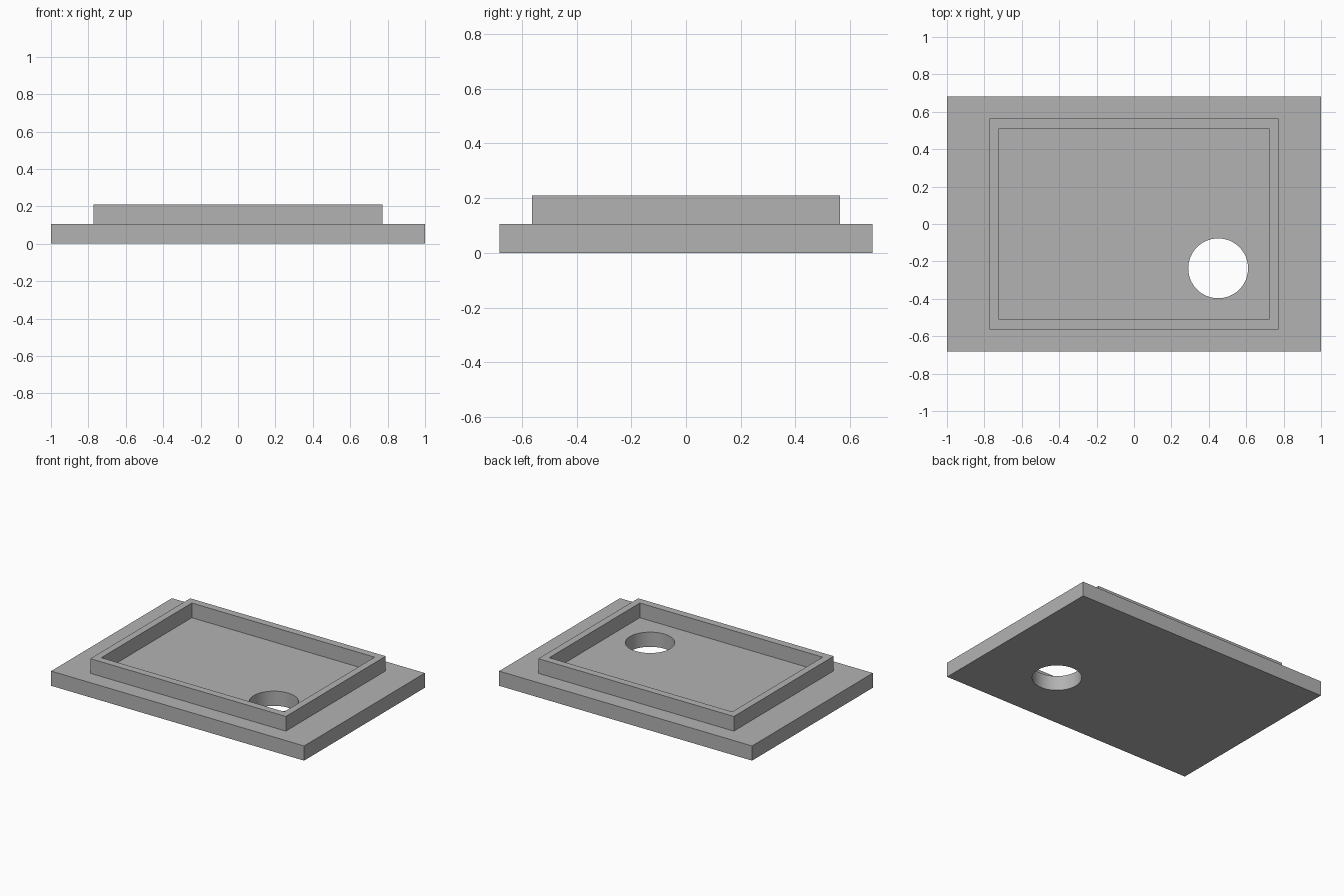
import bpy
import bmesh
import math

BASE_H, TOTAL_H = 0.105, 0.21

cube = bpy.data.objects.get("Cube")
if cube:
    bpy.data.objects.remove(cube, do_unlink=True)

grey = bpy.data.materials.new("plain grey")
grey.use_nodes = True
grey.diffuse_color = (0.45, 0.45, 0.45, 1)
grey.node_tree.nodes["Principled BSDF"].inputs["Base Color"].default_value = grey.diffuse_color


def add_object(name, bm):
    bmesh.ops.recalc_face_normals(bm, faces=bm.faces)
    mesh = bpy.data.meshes.new(name)
    bm.to_mesh(mesh)
    bm.free()
    mesh.materials.append(grey)
    obj = bpy.data.objects.new(name, mesh)
    bpy.context.collection.objects.link(obj)
    return obj


def rectangle(bm, hx, hy, z):
    corners = ((-hx, -hy), (hx, -hy), (hx, hy), (-hx, hy))
    return [bm.verts.new((x, y, z)) for x, y in corners]


# Base plate
bm = bmesh.new()
face = bm.faces.new(rectangle(bm, 1.0, 0.682, 0))
ext = bmesh.ops.extrude_face_region(bm, geom=[face], use_keep_orig=True)
top = [g for g in ext["geom"] if isinstance(g, bmesh.types.BMVert)]
bmesh.ops.translate(bm, verts=top, vec=(0, 0, BASE_H))
base = add_object("base_plate", bm)

# Round hole through the plate
bpy.ops.mesh.primitive_cylinder_add(vertices=64, radius=0.16, depth=1, location=(0.45, -0.237, 0))
cutter = bpy.context.object
cutter.name = "hole_cutter"
cutter.hide_render = True
cutter.data.materials.append(grey)
cut = base.modifiers.new("hole", "BOOLEAN")
cut.operation = "DIFFERENCE"
cut.solver = "EXACT"
cut.object = cutter
bpy.ops.object.select_all(action="DESELECT")
base.select_set(True)
bpy.context.view_layer.objects.active = base
bpy.ops.object.modifier_apply(modifier=cut.name)
bpy.data.objects.remove(cutter, do_unlink=True)
bpy.ops.object.shade_smooth_by_angle(angle=math.radians(30))

# Raised rectangular rim: four loops joined into a closed frame
bm = bmesh.new()
outer, inner = (0.773, 0.564), (0.723, 0.511)
loops = [rectangle(bm, *size, z) for size, z in
         ((outer, BASE_H), (outer, TOTAL_H), (inner, TOTAL_H), (inner, BASE_H))]
for a, b in zip(loops, loops[1:] + loops[:1]):
    for i in range(4):
        j = (i + 1) % 4
        bm.faces.new((a[i], a[j], b[j], b[i]))
add_object("raised_rim", bm)
